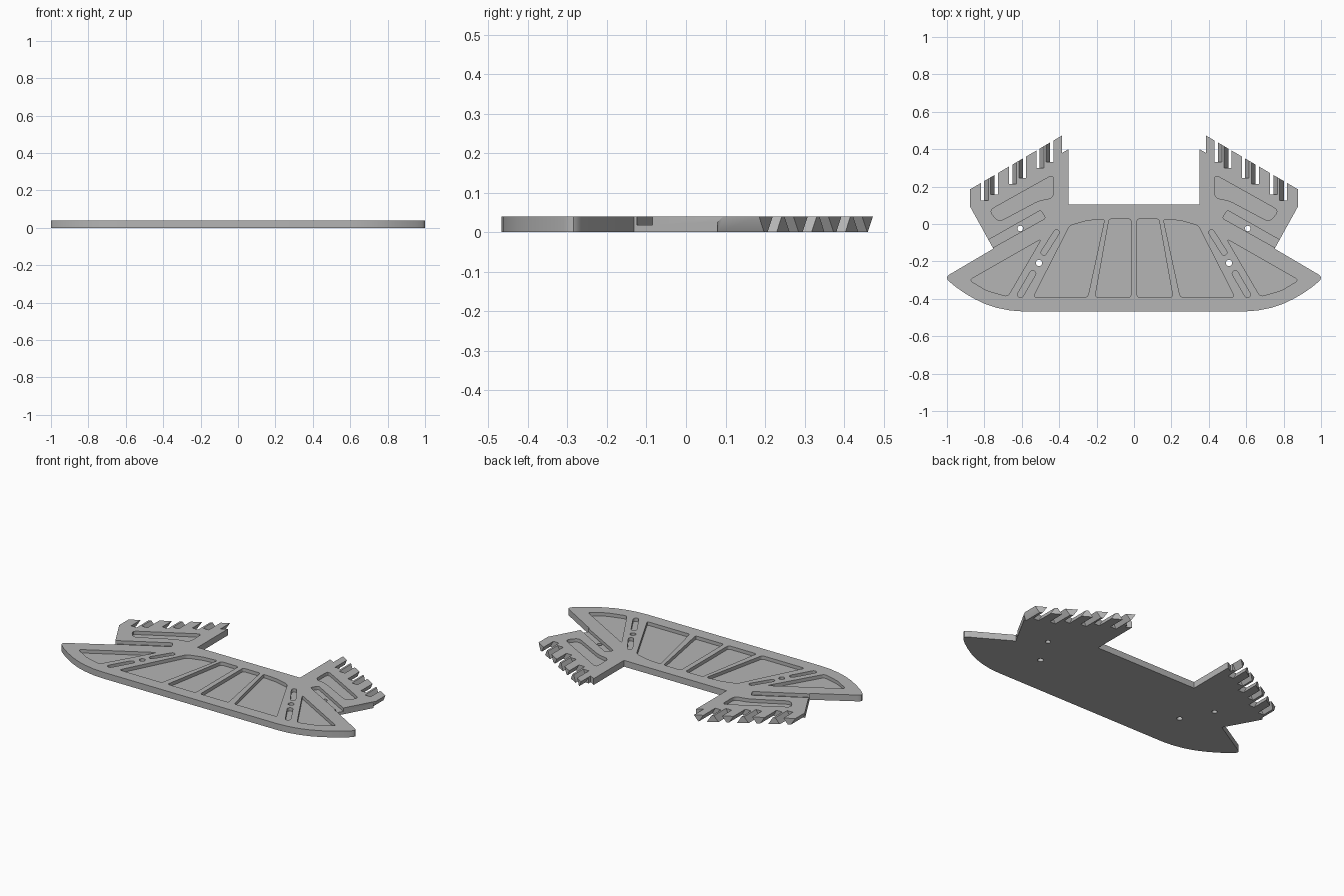
import bpy, bmesh, math
from mathutils import Vector

if "Cube" in bpy.data.objects:
    bpy.data.objects.remove(bpy.data.objects["Cube"])

TOP = 0.039     # plate thickness
FLOOR = 0.018   # pocket floor height
SLANT = 0.022   # sideways lean of the tooth flanks

grey = bpy.data.materials.new("light_grey")
grey.diffuse_color = (0.46, 0.46, 0.46, 1)
grey.use_nodes = True
grey.node_tree.nodes["Principled BSDF"].inputs["Base Color"].default_value = grey.diffuse_color


def rounded(points, radius, steps=4):
    """Replace each corner by a small quadratic curve."""
    out, n = [], len(points)
    for i in range(n):
        p = Vector(points[i])
        a, b = Vector(points[i - 1]) - p, Vector(points[(i + 1) % n]) - p
        s = p + a.normalized() * min(radius, a.length * 0.45)
        e = p + b.normalized() * min(radius, b.length * 0.45)
        for k in range(steps + 1):
            t = k / steps
            out.append(tuple(s * (1 - t) ** 2 + p * 2 * t * (1 - t) + e * t * t))
    return out


def capsule(a, b, r, steps=8):
    """Slot with round ends from a to b."""
    a, b = Vector(a), Vector(b)
    ang = math.atan2(b.y - a.y, b.x - a.x)
    pts = []
    for c, start in ((b, ang - math.pi / 2), (a, ang + math.pi / 2)):
        for k in range(steps + 1):
            t = start + math.pi * k / steps
            pts.append((c.x + r * math.cos(t), c.y + r * math.sin(t)))
    return pts


def circle(c, r, n=20):
    return [(c[0] + r * math.cos(2 * math.pi * k / n),
             c[1] + r * math.sin(2 * math.pi * k / n)) for k in range(n)]


def prism(bm, points, extrude):
    face = bm.faces.new([bm.verts.new(p) for p in points])
    res = bmesh.ops.extrude_face_region(bm, geom=[face])
    moved = [v for v in res["geom"] if isinstance(v, bmesh.types.BMVert)]
    bmesh.ops.translate(bm, verts=moved, vec=extrude)


def make_object(name, bm):
    bmesh.ops.recalc_face_normals(bm, faces=bm.faces)
    mesh = bpy.data.meshes.new(name)
    bm.to_mesh(mesh)
    bm.free()
    mesh.materials.append(grey)
    obj = bpy.data.objects.new(name, mesh)
    bpy.context.collection.objects.link(obj)
    return obj


def cut(target, name, bm):
    cutter = make_object(name, bm)
    cutter.hide_render = True
    mod = target.modifiers.new(name, 'BOOLEAN')
    mod.operation, mod.solver, mod.object = 'DIFFERENCE', 'EXACT', cutter
    bpy.context.view_layer.objects.active = target
    bpy.ops.object.modifier_apply(modifier=name)
    bpy.data.objects.remove(cutter)


# Plate outline: right half, mirrored to the left
half = [(0.60, -0.467), (0.665, -0.462), (0.73, -0.449), (0.79, -0.43),
        (0.85, -0.402), (0.905, -0.37), (0.955, -0.335), (0.985, -0.31),
        (0.997, -0.297), (1.0, -0.285), (0.994, -0.275), (0.98, -0.266),
        (0.752, -0.132), (0.877, 0.094), (0.877, 0.185), (0.385, 0.473),
        (0.385, 0.380), (0.350, 0.400), (0.350, 0.105)]
outline = half + [(-x, y) for x, y in reversed(half)]
bm = bmesh.new()
prism(bm, [(x, y, 0) for x, y in outline], (0, 0, TOP))
plate = make_object("plate", bm)

# Recessed pockets
pockets = [
    rounded([(0.016, 0.027), (0.133, 0.027), (0.208, -0.391), (0.016, -0.391)], 0.015),
    rounded([(0.157, 0.026), (0.25, 0.018), (0.343, -0.008), (0.538, -0.39), (0.247, -0.39)], 0.015),
    rounded([(0.495, -0.08), (0.88, -0.30), (0.79, -0.355), (0.675, -0.388)], 0.02),
    rounded([(0.43, 0.265), (0.43, 0.14), (0.51, 0.125), (0.725, 0.01), (0.775, 0.072)], 0.03),
    capsule((0.415, -0.046), (0.482, -0.152), 0.015),
    capsule((0.541, -0.265), (0.607, -0.378), 0.016),
    # groove running out through the edge beside the arm
    rounded([(0.498, 0.074), (0.473, 0.031), (0.863, -0.188), (0.888, -0.145)], 0.015),
]
# the groove must not touch the wing, so its outer end is kept above the notch
pockets[-1] = rounded([(0.498, 0.074), (0.473, 0.031), (0.755, -0.127),
                       (0.800, -0.097)], 0.012)
bm = bmesh.new()
for s in (1, -1):
    for p in pockets:
        prism(bm, [(s * x, y, FLOOR) for x, y in p], (0, 0, 0.1))
cut(plate, "pocket_cutter", bm)

# Through holes
bm = bmesh.new()
for s in (1, -1):
    for c, r in (((0.508, -0.208), 0.017), ((0.608, -0.024), 0.015)):
        prism(bm, [(s * x, y, -0.05) for x, y in circle(c, r)], (0, 0, 0.15))
cut(plate, "hole_cutter", bm)


def leaning(bm, s, top_a, top_b, lean, y):
    """Slot cutter whose walls lean sideways by `lean` from top to bottom."""
    prof = []
    for x, z in ((top_a, 0.06), (top_b, 0.06), (top_b, -0.02), (top_a, -0.02)):
        prof.append((s * (x + lean * (TOP - z) / TOP), y, z))
    prism(bm, prof, (0, 0.7, 0))


# Interlocking teeth: leaning gaps on either side of each narrow tooth
bm = bmesh.new()
for s in (1, -1):
    for c in (0.773, 0.622, 0.476):
        for d in (1, -1):
            x = c + d * 0.027
            floor_y = 0.473 - 0.585 * (x - 0.385) - 0.105
            leaning(bm, s, c + d * 0.006, c + d * 0.045, d * SLANT, floor_y)
    # undercut end flanks of the tooth rows
    leaning(bm, s, 0.877, 1.0, -SLANT, 0.08)
    leaning(bm, s, 0.20, 0.385, SLANT, 0.4)
cut(plate, "tooth_gap_cutter", bm)

# Crisp edges, smooth round corners
bpy.ops.object.select_all(action='DESELECT')
plate.select_set(True)
bpy.context.view_layer.objects.active = plate
bpy.ops.object.shade_smooth_by_angle(angle=math.radians(30))
